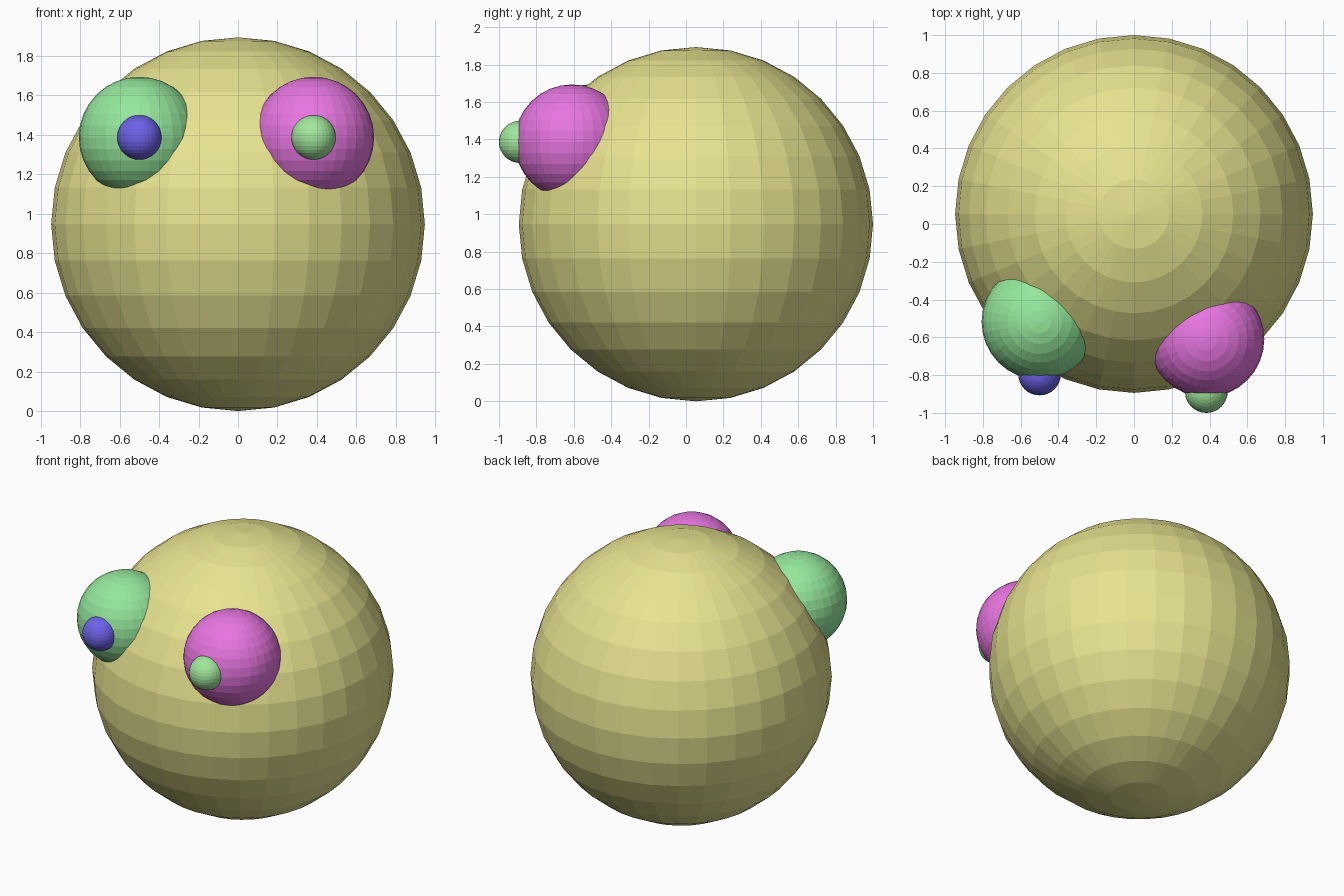
import bpy

if "Cube" in bpy.data.objects:
    bpy.data.objects.remove(bpy.data.objects["Cube"])


def ball(name, radius, center, color):
    """Flat-shaded 32 x 16 sphere with its own colour."""
    bpy.ops.mesh.primitive_uv_sphere_add(segments=32, ring_count=16,
                                         radius=radius, location=center)
    obj = bpy.context.object
    obj.name = name
    mat = bpy.data.materials.new(name + "_color")
    mat.diffuse_color = (*color, 1)
    mat.use_nodes = True
    mat.node_tree.nodes["Principled BSDF"].inputs["Base Color"].default_value = mat.diffuse_color
    obj.data.materials.append(mat)
    return obj


# Body
BODY_R = 0.947
ball("body", BODY_R, (0, 0.053, BODY_R), (0.8, 0.77, 0.28))

# Eyes, each with a pupil pushed forward out of its front
EYE_R, PUPIL_R, EYE_Z, PUPIL_OFFSET = 0.307, 0.113, 1.387, 0.277
eyes = [
    ("left", -0.5, -0.517, (0.3, 0.8, 0.33), (0.15, 0.12, 0.8)),
    ("right", 0.383, -0.61, (0.8, 0.18, 0.75), (0.36, 0.8, 0.33)),
]
for side, x, y, eye_color, pupil_color in eyes:
    ball(side + "_eye", EYE_R, (x, y, EYE_Z), eye_color)
    ball(side + "_pupil", PUPIL_R, (x, y - PUPIL_OFFSET, EYE_Z), pupil_color)
